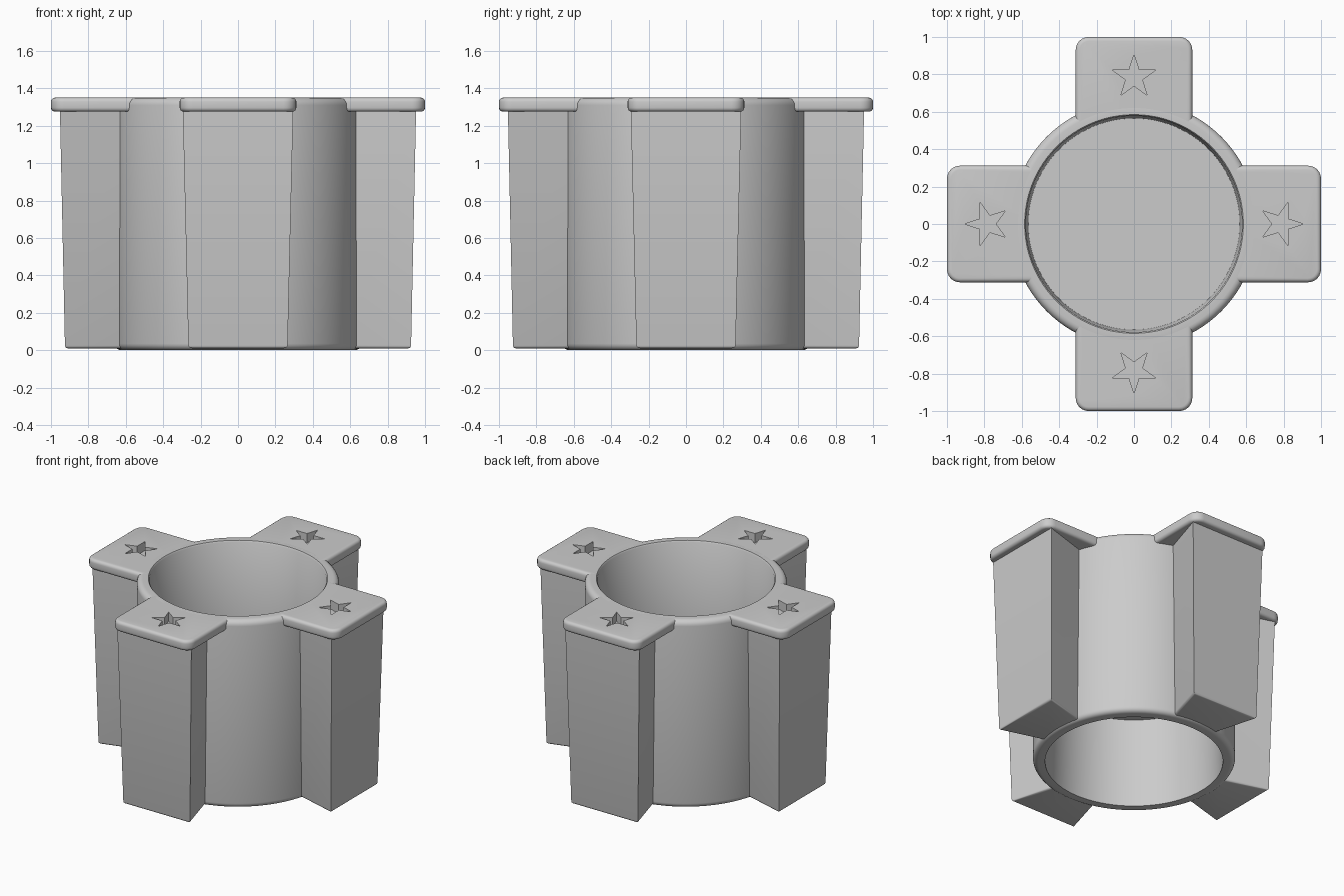
import bpy, bmesh
from math import sin, cos, pi, radians, asin
from mathutils import Vector

if "Cube" in bpy.data.objects:
    bpy.data.objects.remove(bpy.data.objects["Cube"], do_unlink=True)

grey = bpy.data.materials.new("plain grey")
grey.use_nodes = True
colour = (0.6, 0.6, 0.6, 1)
grey.diffuse_color = colour
grey.node_tree.nodes["Principled BSDF"].inputs["Base Color"].default_value = colour

HEIGHT, LID_BASE = 1.35, 1.275


def make_object(name, bm):
    bmesh.ops.recalc_face_normals(bm, faces=bm.faces)
    mesh = bpy.data.meshes.new(name)
    bm.to_mesh(mesh)
    bm.free()
    mesh.materials.append(grey)
    obj = bpy.data.objects.new(name, mesh)
    bpy.context.collection.objects.link(obj)
    return obj


def smooth(obj):
    bpy.ops.object.select_all(action="DESELECT")
    obj.select_set(True)
    bpy.context.view_layer.objects.active = obj
    bpy.ops.object.shade_smooth_by_angle(angle=radians(35))


def loft(bottom, top):
    """Closed solid between two matching outlines."""
    bm = bmesh.new()
    low = [bm.verts.new(p) for p in bottom]
    high = [bm.verts.new(p) for p in top]
    bm.faces.new(low[::-1])
    bm.faces.new(high)
    n = len(low)
    for i in range(n):
        j = (i + 1) % n
        bm.faces.new((low[i], low[j], high[j], high[i]))
    return bm


def prism(outline, z0, z1):
    return loft([(x, y, z0) for x, y in outline], [(x, y, z1) for x, y in outline])


def ring_copies(obj, name):
    """Four copies, one on each side."""
    obj.name = "front_" + name
    for i, side in enumerate(("left", "back", "right"), 1):
        twin = obj.copy()
        twin.name = f"{side}_{name}"
        twin.rotation_euler.z = i * pi / 2
        bpy.context.collection.objects.link(twin)


# Round sleeve with a web across the middle, as one turned profile
def corner(r, z, radius, start):
    return [(r + radius * cos(start - k * pi / 10), z + radius * sin(start - k * pi / 10))
            for k in range(6)]


profile = [(0, 0.7), (0.565, 0.7), (0.578, 1.34), (0.585, HEIGHT)]
profile += corner(0.62, HEIGHT - 0.04, 0.04, pi / 2)
profile += corner(0.625, 0.035, 0.035, 0)
profile += [(0.58, 0), (0.567, 0.64), (0, 0.64)]
bm = bmesh.new()
verts = [bm.verts.new((r, 0, z)) for r, z in profile]
edges = [bm.edges.new(pair) for pair in zip(verts, verts[1:])]
bmesh.ops.spin(bm, geom=verts + edges, cent=(0, 0, 0), axis=(0, 0, 1),
               angle=2 * pi, steps=96, use_duplicate=False)
bmesh.ops.remove_doubles(bm, verts=bm.verts, dist=0.0005)
smooth(make_object("sleeve", bm))


# Drafted arms whose side walls point at the centre
def arm_outline(outer, half_width, z):
    inner = 0.6
    near = half_width * inner / outer
    return [(-half_width, -outer, z), (half_width, -outer, z),
            (near, -inner, z), (-near, -inner, z)]


bm = loft(arm_outline(0.925, 0.265, 0.01), arm_outline(0.952, 0.295, LID_BASE + 0.004))
base_edges = [e for e in bm.edges if all(v.co.z < 0.1 for v in e.verts)
              and any(v.co.y < -0.7 for v in e.verts)]
bmesh.ops.bevel(bm, geom=base_edges, offset=0.015, segments=3, profile=0.5, affect="EDGES")
arm = make_object("arm", bm)
smooth(arm)
ring_copies(arm, "arm")

# Rounded lids that wrap the sleeve, with star recesses
half, reach = 0.312, 0.6
spread = asin(half / reach)
outline = [(-half, -1), (half, -1)]
outline += [(reach * sin(spread * k / 8), -reach * cos(spread * k / 8)) for k in range(8, -9, -1)]
bm = prism(outline, LID_BASE, HEIGHT)
corners = [e for e in bm.edges if all(v.co.y < -0.9 for v in e.verts)
           and abs(e.verts[0].co.z - e.verts[1].co.z) > 0.01]
bmesh.ops.bevel(bm, geom=corners, offset=0.07, segments=6, profile=0.5, affect="EDGES")
rims = [e for e in bm.edges if abs(e.verts[0].co.z - e.verts[1].co.z) < 0.001
        and any(v.co.y < -0.7 for v in e.verts)]
bmesh.ops.bevel(bm, geom=rims, offset=0.022, segments=4, profile=0.5, affect="EDGES")
lid = make_object("lid", bm)

star = []
for k in range(10):
    radius = 0.046 if k % 2 else 0.12
    star.append((radius * sin(k * pi / 5), -0.785 - radius * cos(k * pi / 5)))
cutter = make_object("star_cutter", prism(star, LID_BASE + 0.01, HEIGHT + 0.1))
cutter.hide_render = True
cut = lid.modifiers.new("star recess", "BOOLEAN")
cut.object, cut.operation, cut.solver = cutter, "DIFFERENCE", "EXACT"
bpy.context.view_layer.update()
carved = bpy.data.meshes.new_from_object(lid.evaluated_get(bpy.context.evaluated_depsgraph_get()))
lid.modifiers.clear()
lid.data = carved
bpy.data.objects.remove(cutter, do_unlink=True)
smooth(lid)
ring_copies(lid, "lid")
